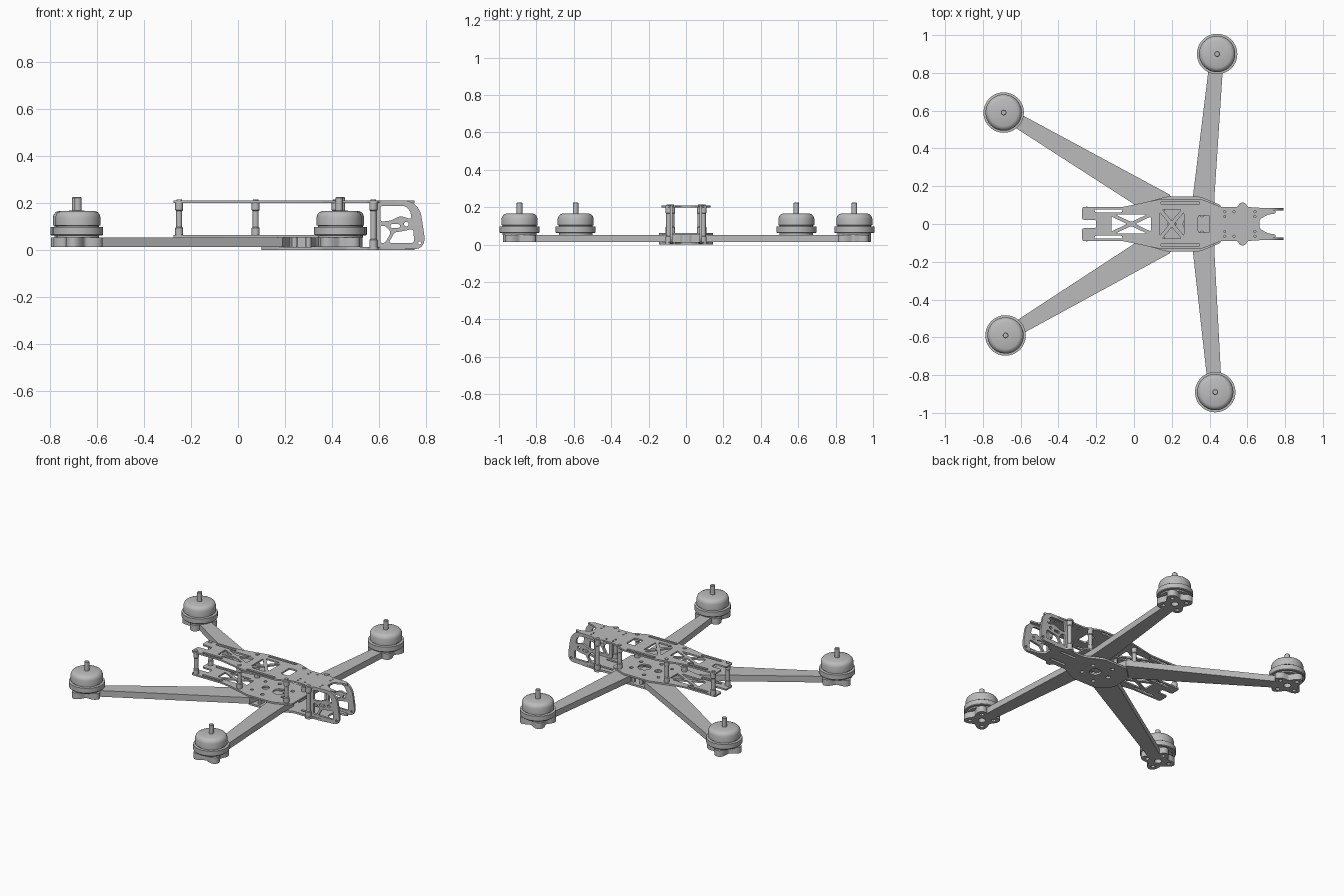
import bpy, bmesh
from math import sin, cos, pi, radians, atan2
from mathutils import Matrix

cube = bpy.data.objects.get("Cube")
if cube:
    bpy.data.objects.remove(cube, do_unlink=True)

grey = bpy.data.materials.new("frame grey")
grey.use_nodes = True
COLOUR = (0.5, 0.5, 0.5, 1)
grey.diffuse_color = COLOUR
grey.node_tree.nodes["Principled BSDF"].inputs["Base Color"].default_value = COLOUR


def finish(name, mesh):
    """Clean a mesh, link it and shade it."""
    bm = bmesh.new()
    bm.from_mesh(mesh)
    bmesh.ops.remove_doubles(bm, verts=bm.verts, dist=0.0001)
    bmesh.ops.recalc_face_normals(bm, faces=bm.faces)
    bm.to_mesh(mesh)
    bm.free()
    mesh.materials.clear()
    mesh.materials.append(grey)
    obj = bpy.data.objects.new(name, mesh)
    bpy.context.collection.objects.link(obj)
    bpy.ops.object.select_all(action='DESELECT')
    obj.select_set(True)
    bpy.context.view_layer.objects.active = obj
    bpy.ops.object.shade_smooth_by_angle(angle=radians(30))
    return obj


def plate(name, z0, z1, outline, holes=(), matrix=None):
    """Flat cut sheet with holes, extruded between two heights."""
    curve = bpy.data.curves.new(name, 'CURVE')
    curve.dimensions = '2D'
    curve.fill_mode = 'BOTH'
    curve.extrude = (z1 - z0) / 2
    for loop in [outline, *holes]:
        spline = curve.splines.new('POLY')
        spline.points.add(len(loop) - 1)
        for point, (x, y) in zip(spline.points, loop):
            point.co = (x, y, 0, 1)
        spline.use_cyclic_u = True
    temp = bpy.data.objects.new("sheet", curve)
    bpy.context.collection.objects.link(temp)
    deps = bpy.context.evaluated_depsgraph_get()
    mesh = bpy.data.meshes.new_from_object(temp.evaluated_get(deps))
    bpy.data.objects.remove(temp, do_unlink=True)
    mesh.transform(Matrix.Translation((0, 0, (z0 + z1) / 2)))
    if matrix:
        mesh.transform(matrix)
    mesh.name = name
    return finish(name, mesh)


def lathe(name, profile, x, y, segments=40):
    """Spin a radius/height profile around a vertical axis."""
    bm = bmesh.new()
    verts = [bm.verts.new((r, 0, z)) for r, z in profile]
    edges = [bm.edges.new(pair) for pair in zip(verts, verts[1:])]
    bmesh.ops.spin(bm, geom=verts + edges, axis=(0, 0, 1), cent=(0, 0, 0),
                   angle=2 * pi, steps=segments)
    mesh = bpy.data.meshes.new(name)
    bm.to_mesh(mesh)
    bm.free()
    mesh.transform(Matrix.Translation((x, y, 0)))
    return finish(name, mesh)


def circle(x, y, r, n=16):
    return [(x + r * cos(2 * pi * i / n), y + r * sin(2 * pi * i / n)) for i in range(n)]


def slot(x0, x1, y, r):
    arc = [pi / 2 + pi * i / 6 for i in range(7)]
    return ([(x0 + r * cos(a), y + r * sin(a)) for a in arc]
            + [(x1 - r * cos(a), y - r * sin(a)) for a in arc])


def both(half):
    """Close a half outline with its reflection in y."""
    return half + [(x, -y) for x, y in reversed(half)]


def rounded(points, r, n=5):
    """Round each corner with a small quadratic curve."""
    out = []
    for i, (x, y) in enumerate(points):
        ends = []
        for px, py in (points[i - 1], points[(i + 1) % len(points)]):
            d = ((px - x) ** 2 + (py - y) ** 2) ** 0.5
            k = min(r / d, 0.45)
            ends.append((x + (px - x) * k, y + (py - y) * k))
        (ax, ay), (bx, by) = ends
        for j in range(n + 1):
            t = j / n
            u = 1 - t
            out.append((u * u * ax + 2 * u * t * x + t * t * bx,
                        u * u * ay + 2 * u * t * y + t * t * by))
    return out


def cross_window(x0, x1, h, shrink=0.72):
    """Four triangular openings that leave an X of struts."""
    corners = [(x0, -h), (x1, -h), (x1, h), (x0, h)]
    mid = ((x0 + x1) / 2, 0)
    out = []
    for i in range(4):
        tri = [corners[i], corners[(i + 1) % 4], mid]
        cx, cy = sum(p[0] for p in tri) / 3, sum(p[1] for p in tri) / 3
        tri = [(cx + (x - cx) * shrink, cy + (y - cy) * shrink) for x, y in tri]
        out.append(rounded(tri, 0.008, 3))
    return out


# Motors and tapered arms with four-lobed mounts
MOTOR = [(0, .053), (.09, .053), (.09, .062), (.103, .062), (.107, .066), (.107, .097),
         (.09, .098), (.09, .103), (.096, .104), (.096, .14), (.092, .152), (.084, .161),
         (.072, .166), (.015, .167), (.015, .222), (.012, .225), (0, .225)]
REAR_ROOT = [(0, .105), (.12, .03), (.22, .03), (.19, .155)]
FRONT_ROOT = [(.31, .13), (.33, .03), (.425, .03), (.425, .13)]
ARMS = [("front_left", .44, .9, FRONT_ROOT, 1), ("front_right", .43, .89, FRONT_ROOT, -1),
        ("rear_left", -.69, .59, REAR_ROOT, 1), ("rear_right", -.68, .59, REAR_ROOT, -1)]
for label, mx, my, root, side in ARMS:
    rx, ry = (root[0][0] + root[-1][0]) / 2, (root[0][1] + root[-1][1]) / 2
    heading = atan2(my - ry, mx - rx)
    foot = []
    for i in range(63):
        a = radians(-155 + 5 * i)
        r = 0.085 - 0.022 * cos(4 * a)
        foot.append((mx + r * cos(a + heading), my + r * sin(a + heading)))
    holes = [circle(mx, my, 0.022)]
    for k in range(4):
        a = heading + pi / 4 + k * pi / 2
        holes.append(circle(mx + .07 * cos(a), my + .07 * sin(a), 0.013, 12))
    flip = lambda loop: [(x, side * y) for x, y in loop]
    plate(label + "_arm", .013, .053, flip(foot + root), [flip(h) for h in holes])
    lathe(label + "_motor", MOTOR, mx, side * my, 48)

# Stacked body plates
NOSE = [(.46, .09), (.55, .09), (.56, .113), (.59, .113), (.6, .09),
        (.68, .085), (.75, .07), (.75, .055), (.71, .05), (.665, .025)]
TAIL = [(-.2, .022), (-.275, .022), (-.275, .09), (-.06, .09)]
posts = [(-.25, .075), (.075, .092), (.415, .092), (.575, .093)]
rear_cuts = cross_window(-.13, .1, .055)
top_cuts = rear_cuts + cross_window(.13, .27, .085) + [
    rounded([(.34, -.045), (.4, -.045), (.4, .045), (.34, .045)], .01)]
mid_cuts = rear_cuts + [circle(.3, 0, .04, 24), circle(.2, 0, .022)]
bottom_cuts = [circle(.3, 0, .035, 24), circle(.2, 0, .015)]
for s in (1, -1):
    top_cuts += [slot(-.2, -.07, s * .07, .008), slot(.15, .34, s * .112, .008)]
    top_cuts += [circle(x, s * y, .006, 8)
                 for x, y in ((.48, .04), (.48, .065), (.53, .065), (.64, .065), (.64, .04))]
    mid_cuts += [slot(-.2, -.07, s * .07, .008), circle(.24, s * .09, .012),
                 circle(.36, s * .05, .012), circle(.15, s * .07, .01)]
    bottom_cuts += [circle(.24, s * .09, .012), circle(.36, s * .05, .012),
                    slot(.5, .6, s * .05, .008)]

top_half = TAIL + [(.13, .13), (.36, .13)] + NOSE
mid_half = TAIL + [(.03, .105), (.17, .145), (.35, .145), (.46, .1)]
bottom_half = [(.1, .07), (.18, .145), (.35, .145)] + NOSE
plate("top_plate", .2, .21, rounded(both(top_half), .012, 3), top_cuts)
plate("middle_plate", .053, .063, rounded(both(mid_half), .012, 3), mid_cuts)
plate("bottom_plate", 0, .013, rounded(both(bottom_half), .012, 3), bottom_cuts)

# Standoffs with end collars, and their screw heads
for s in (1, -1):
    for x, y in posts:
        z = .013 if x > .5 else .063
        lathe("standoff", [(0, z), (.017, z), (.017, z + .03), (.013, z + .034),
                           (.013, .166), (.017, .17), (.017, .2), (0, .2)], x, s * y, 16)
        lathe("screw_head", [(0, .21), (.012, .21), (.012, .214), (0, .214)], x, s * y, 12)
    for x, y in ((.24, .115), (.3, .115)):
        lathe("arm_spacer", [(0, .013), (.013, .013), (.013, .053), (0, .053)], x, s * y, 12)

# Lock block between the arm roots
plate("arm_lock_block", .013, .053, rounded([(.22, -.025), (.32, -.025), (.32, .025), (.22, .025)], .01))

# Upright camera side plates with cut openings
side_outline = rounded([(.585, .004), (.775, .004), (.795, .04), (.775, .17),
                        (.735, .21), (.585, .21)], .028)
side_cuts = [
    rounded([(.605, .12), (.65, .125), (.69, .145), (.738, .13), (.732, .165), (.71, .188), (.605, .188)], .014),
    rounded([(.605, .03), (.625, .03), (.65, .075), (.63, .1), (.605, .105)], .012),
    rounded([(.64, .03), (.748, .03), (.745, .09), (.7, .08), (.665, .075)], .012),
    slot(.655, .68, .102, .008), circle(.715, .11, .01, 12), circle(.772, .03, .007, 10)]
upright = Matrix.Rotation(pi / 2, 4, 'X')
for label, y in (("left", .078), ("right", -.078)):
    plate(label + "_camera_plate", -y - .007, -y + .007, side_outline, side_cuts, upright)
